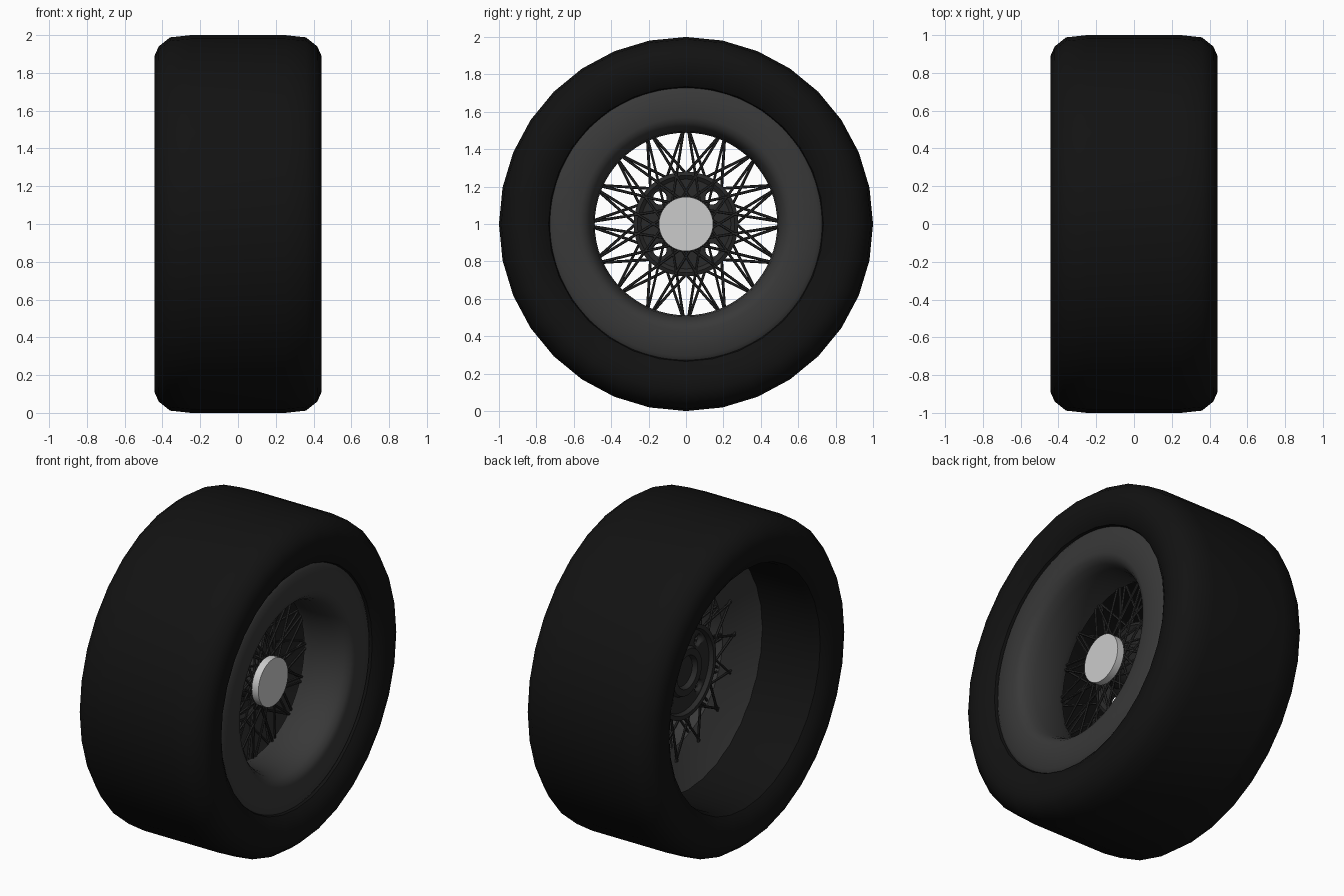
import bpy, bmesh, math
from mathutils import Vector

if "Cube" in bpy.data.objects:
    bpy.data.objects.remove(bpy.data.objects["Cube"])

AXLE = Vector((0, 0, 1))


def material(name, v):
    m = bpy.data.materials.new(name)
    m.diffuse_color = (v, v, v, 1)
    m.use_nodes = True
    m.node_tree.nodes["Principled BSDF"].inputs["Base Color"].default_value = m.diffuse_color
    return m


RUBBER = material("rubber", 0.006)
RIM = material("dark_metal", 0.04)
SPOKE = material("spoke_metal", 0.022)


def finish(bm, name, mat, angle=35):
    bmesh.ops.remove_doubles(bm, verts=bm.verts, dist=1e-5)
    bmesh.ops.recalc_face_normals(bm, faces=bm.faces)
    me = bpy.data.meshes.new(name)
    bm.to_mesh(me)
    bm.free()
    ob = bpy.data.objects.new(name, me)
    bpy.context.collection.objects.link(ob)
    if mat:
        me.materials.append(mat)
    bpy.ops.object.select_all(action='DESELECT')
    ob.select_set(True)
    bpy.context.view_layer.objects.active = ob
    bpy.ops.object.shade_smooth_by_angle(angle=math.radians(angle))
    return ob


def polar(x, r, a):
    return AXLE + Vector((x, r * math.sin(a), r * math.cos(a)))


def lathe(name, profile, mat, sides, closed=True):
    """Revolve (x, radius) points round the axle."""
    bm = bmesh.new()
    rings = [[bm.verts.new(polar(x, r, 2 * math.pi * i / sides)) for x, r in profile]
             for i in range(sides)]
    n = len(profile)
    for i in range(sides):
        a, b = rings[i], rings[(i + 1) % sides]
        for j in range(n if closed else n - 1):
            k = (j + 1) % n
            if profile[j][1] or profile[k][1]:
                bm.faces.new((a[j], a[k], b[k], b[j]))
    bmesh.ops.dissolve_degenerate(bm, dist=1e-5, edges=bm.edges)
    return finish(bm, name, mat)


def add_rod(bm, p, q, radius, sides):
    d = q - p
    mat = d.to_track_quat('Z', 'Y').to_matrix().to_4x4()
    mat.translation = (p + q) / 2
    bmesh.ops.create_cone(bm, cap_ends=True, segments=sides, radius1=radius,
                          radius2=radius, depth=d.length, matrix=mat)


# Tyre: half section mirrored to both sidewalls
half = [(.25, 1), (.36, .988), (.42, .94), (.442, .89), (.442, .83),
        (.425, .77), (.40, .735), (.35, .72)]
lathe("tyre", half + [(-x, r) for x, r in reversed(half)], RUBBER, 32)

# Deep dished rim: flared back, narrow waist, flat front face and lip
rim = [(-.02, .725), (.03, .64), (.07, .56), (.10, .50), (.14, .488), (.24, .488),
       (.31, .497), (.36, .515), (.39, .54), (.40, .57), (.40, .705), (.385, .728),
       (.34, .728)]
lathe("rim", rim, RIM, 64)

# Hub: flange with a stepped back and a neck reaching the cap
hub = [(.02, 0), (.02, .09), (-.01, .10), (-.01, .14), (.015, .15), (.015, .245),
       (-.01, .255), (-.01, .28), (.05, .28), (.06, .26), (.045, .24), (.045, .15),
       (.07, .125), (.20, .115), (.20, 0)]
hub_ob = lathe("hub", hub, SPOKE, 48, closed=False)

# Four wheel-nut holes
bm = bmesh.new()
for i in range(4):
    a = math.radians(45 + 90 * i)
    add_rod(bm, polar(-.1, .197, a), polar(.15, .197, a), .036, 16)
cutter = finish(bm, "nut_hole_cutter", None)
cutter.hide_render = True
mod = hub_ob.modifiers.new("nut_holes", 'BOOLEAN')
mod.operation = 'DIFFERENCE'
mod.solver = 'EXACT'
mod.object = cutter
bpy.context.view_layer.objects.active = hub_ob
bpy.ops.object.modifier_apply(modifier=mod.name)
bpy.data.objects.remove(cutter)

# Centre cap
bm = bmesh.new()
add_rod(bm, polar(.195, 0, 0), polar(.24, 0, 0), .145, 40)
finish(bm, "centre_cap", None)


# Crossed wire spokes in two layers
def spokes(name, count, x0, r0, x1, r1, lean, phase):
    bm = bmesh.new()
    for i in range(count):
        a = 2 * math.pi * (i + phase) / count
        for s in (-1, 1):
            add_rod(bm, polar(x0, r0, a - s * lean / 2), polar(x1, r1, a + s * lean / 2),
                    .0075, 6)
    finish(bm, name, SPOKE)


spokes("front_spokes", 16, .17, .115, .11, .50, math.radians(42), 0)
spokes("rear_spokes", 16, .03, .265, .065, .57, math.radians(24), .5)
